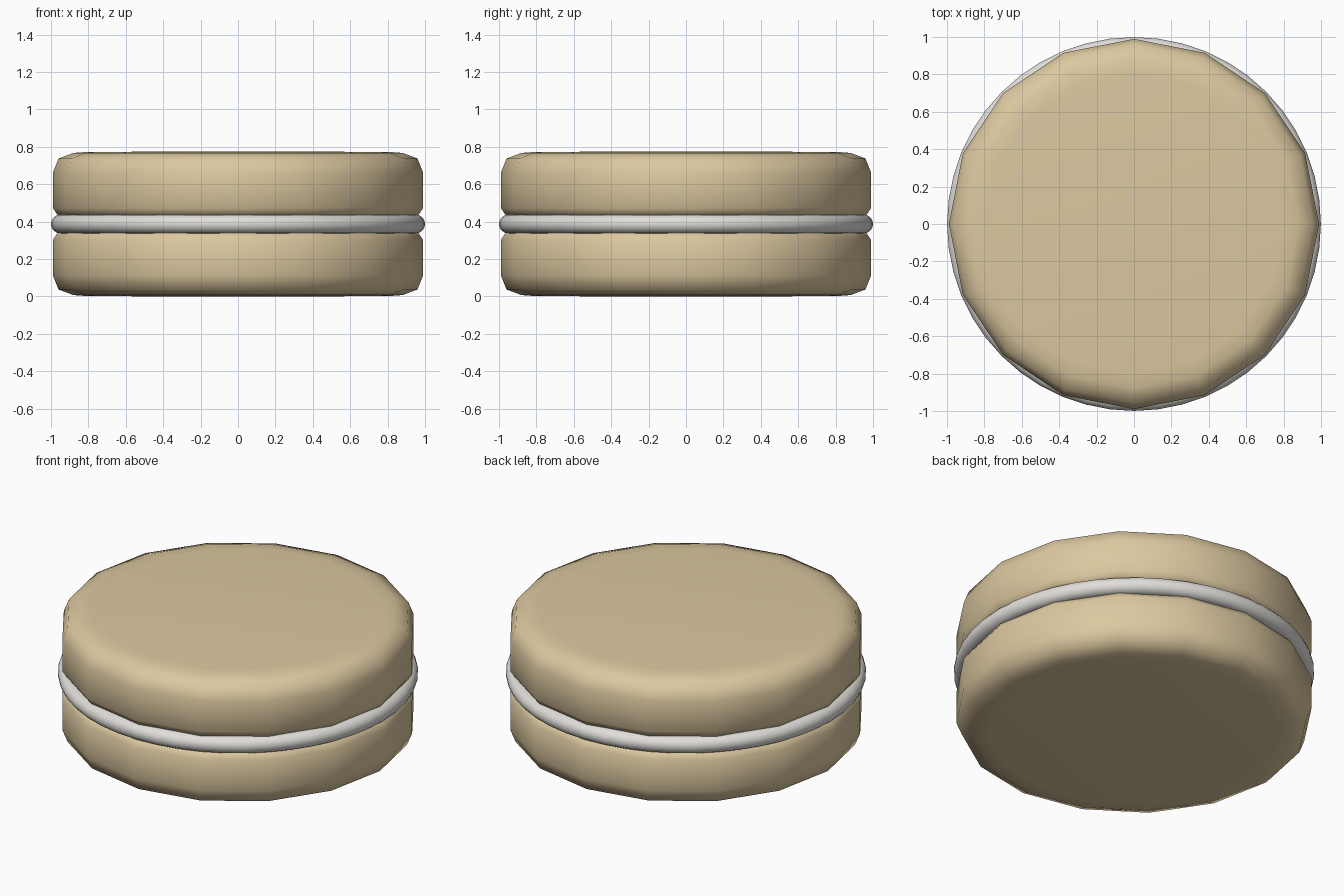
import bpy
import bmesh
import math

cube = bpy.data.objects.get("Cube")
if cube:
    bpy.data.objects.remove(cube)


def material(name, colour):
    mat = bpy.data.materials.new(name)
    mat.use_nodes = True
    mat.diffuse_color = colour
    mat.node_tree.nodes["Principled BSDF"].inputs["Base Color"].default_value = colour
    return mat


def lathe(name, profile, sides, mat):
    """Spin a (radius, z) profile around the z axis."""
    bm = bmesh.new()
    verts = [bm.verts.new((r, 0, z)) for r, z in profile]
    edges = [bm.edges.new(pair) for pair in zip(verts, verts[1:])]
    bmesh.ops.spin(bm, geom=verts + edges, axis=(0, 0, 1), cent=(0, 0, 0),
                   angle=math.tau, steps=sides)
    bmesh.ops.remove_doubles(bm, verts=bm.verts, dist=0.0005)
    bmesh.ops.recalc_face_normals(bm, faces=bm.faces)
    mesh = bpy.data.meshes.new(name)
    bm.to_mesh(mesh)
    bm.free()
    mesh.materials.append(mat)
    mesh.shade_smooth()
    obj = bpy.data.objects.new(name, mesh)
    bpy.context.collection.objects.link(obj)
    return obj


biscuit = material("biscuit", (0.72, 0.58, 0.35, 1))
cream = material("cream", (0.75, 0.73, 0.70, 1))

# Rounded biscuit halves, from the inner face out to the flat cap
middle = 0.387
half = [(0, 0.03), (0.92, 0.03), (0.965, 0.048), (0.99, 0.085), (0.99, 0.275),
        (0.96, 0.35), (0.88, 0.38), (0.8, 0.386), (0, 0.387)]
for name, side in (("top_biscuit", 1), ("bottom_biscuit", -1)):
    lathe(name, [(r, middle + side * h) for r, h in half], 16, biscuit)

# Cream filling with a rounded rim
rim = [(0.95 + 0.05 * math.cos(a), middle + 0.05 * math.sin(a))
       for a in (math.radians(d) for d in range(-90, 91, 20))]
lathe("cream_filling", [(0, middle - 0.05)] + rim + [(0, middle + 0.05)], 48, cream)
